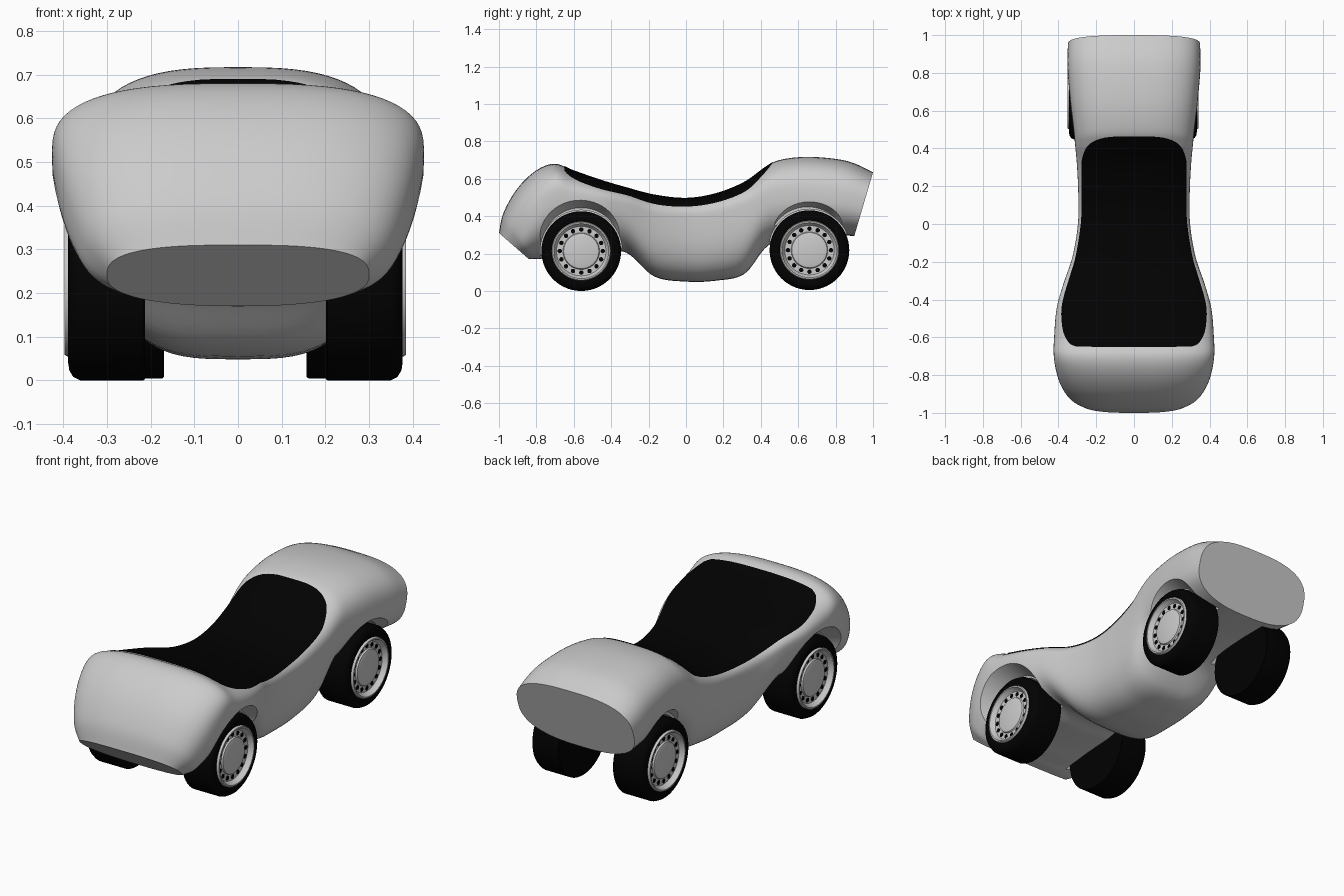
import bpy, bmesh, math
from mathutils import Matrix, Vector

if "Cube" in bpy.data.objects:
    bpy.data.objects.remove(bpy.data.objects["Cube"])

black = bpy.data.materials.new("black")
black.diffuse_color = (0.0005, 0.0005, 0.0005, 1)
black.use_nodes = True
black.node_tree.nodes["Principled BSDF"].inputs["Base Color"].default_value = black.diffuse_color
NT = 2.8   # roundness of the upper half sections

# Body sections: top y, top z, bottom y, bottom z, half width, height fraction of the
# widest line, roundness of the lower half
STATIONS = [
    (-1.00, .31, -.84, .17, .30, .50, 2.4), (-.975, .42, -.82, .17, .35, .46, 2.4),
    (-.90, .55, -.79, .17, .387, .52, 2.4), (-.80, .645, -.75, .175, .412, .60, 2.4),
    (-.70, .68, -.68, .18, .425, .68, 2.4), (-.60, .642, -.60, .19, .423, .68, 2.4),
    (-.45, .59, -.45, .20, .41, .72, 2.4), (-.32, .552, -.32, .205, .375, .74, 2.6),
    (-.17, .513, -.17, .078, .325, .76, 3.0), (0, .495, 0, .05, .297, .78, 3.2),
    (.16, .52, .16, .055, .295, .76, 3.2), (.31, .58, .31, .09, .302, .73, 3.0),
    (.42, .658, .42, .225, .312, .64, 2.6), (.50, .70, .50, .27, .32, .56, 2.5),
    (.66, .717, .65, .29, .338, .52, 2.5), (.86, .695, .80, .295, .352, .50, 2.5),
    (1.00, .635, .90, .295, .35, .50, 2.6)]


def curve(points, t):
    """Smooth interpolation through a list of tuples."""
    i = max(0, min(int(t), len(points) - 2))
    u = t - i
    p = [points[max(0, min(i + k, len(points) - 1))] for k in (-1, 0, 1, 2)]
    return [.5 * (2*b + (c-a)*u + (2*a-5*b+4*c-d)*u*u + (3*b-a-3*c+d)*u**3)
            for a, b, c, d in zip(*p)]


def section_point(s, x, v):
    """Point on a section: x, v from -1 (bottom) to 1 (top)."""
    yt, zt, yb, zb, w, f = s[:6]
    ym, zm = yb + (yt - yb) * f, zb + (zt - zb) * f
    ye, ze = (yt, zt) if v > 0 else (yb, zb)
    return Vector((x, ym + (ye - ym) * abs(v), zm + (ze - zm) * abs(v)))


def finish(name, bm, mat=None, angle=35):
    bmesh.ops.recalc_face_normals(bm, faces=bm.faces)
    me = bpy.data.meshes.new(name)
    bm.to_mesh(me)
    bm.free()
    ob = bpy.data.objects.new(name, me)
    bpy.context.collection.objects.link(ob)
    if mat:
        me.materials.append(mat)
    smooth(ob, angle)
    return ob


def smooth(ob, angle=35):
    bpy.ops.object.select_all(action='DESELECT')
    ob.select_set(True)
    bpy.context.view_layer.objects.active = ob
    bpy.ops.object.shade_smooth_by_angle(angle=math.radians(angle))


def bridge(bm, rings, closed=True):
    n = len(rings[0])
    for a, b in zip(rings, rings[1:]):
        for i in range(n if closed else n - 1):
            j = (i + 1) % n
            bm.faces.new((a[i], a[j], b[j], b[i]))


# Body shell
bm = bmesh.new()
rings, seg, sub = [], 72, 8
for k in range((len(STATIONS) - 1) * sub + 1):
    s = curve(STATIONS, k / sub)
    ring = []
    for i in range(seg):
        a = 2 * math.pi * i / seg
        c, v = math.cos(a), math.sin(a)
        e = 2 / (NT if v > 0 else s[6])
        x = s[4] * math.copysign(abs(c) ** e, c)
        ring.append(bm.verts.new(section_point(s, x, math.copysign(abs(v) ** e, v))))
    rings.append(ring)
bridge(bm, rings)
bm.faces.new(rings[0])
bm.faces.new(rings[-1])
body = finish("body", bm)

# Wheel wells: a tight straight cut, then a flared arch; y, z, inner x, inner r, outer x, outer r
WELLS = [(-.56, .213, .19, .219, .6, .219), (-.56, .235, .32, .21, .52, .29),
         (.66, .218, .145, .219, .6, .219), (.65, .24, .27, .21, .47, .29)]
for y, z, xa, ra, xb, rb in WELLS:
    for side in (-1, 1):
        bm = bmesh.new()
        m = (Matrix.Translation((side * (xa + xb) / 2, y, z))
             @ Matrix.Rotation(side * math.pi / 2, 4, 'Y'))
        bmesh.ops.create_cone(bm, cap_ends=True, segments=64, radius1=ra, radius2=rb,
                              depth=xb - xa, matrix=m)
        cutter = finish("arch_cutter", bm)
        cutter.hide_render = True
        bpy.context.view_layer.objects.active = body
        mod = body.modifiers.new("arch", 'BOOLEAN')
        mod.operation, mod.object, mod.solver = 'DIFFERENCE', cutter, 'EXACT'
        bpy.ops.object.modifier_apply(modifier="arch")
        bpy.data.objects.remove(cutter)
smooth(body)

# Black cockpit cover lying on the body: outline as y, half width
OUTLINE = [(-.65, .30), (-.635, .335), (-.60, .36), (-.55, .376), (-.46, .382), (-.38, .368),
           (-.28, .338), (-.17, .306), (0, .279), (.15, .274), (.30, .276), (.36, .268),
           (.41, .245), (.44, .205), (.457, .15), (.464, .08)]


def station_at(y):
    lo, hi = 0.0, len(STATIONS) - 1.0
    for _ in range(30):
        mid = (lo + hi) / 2
        lo, hi = (mid, hi) if curve(STATIONS, mid)[0] < y else (lo, mid)
    return curve(STATIONS, lo)


bm = bmesh.new()
rows = []
for k in range((len(OUTLINE) - 1) * 5 + 1):
    y, hw = curve(OUTLINE, k / 5)
    s = station_at(y)
    row = []
    for i in range(41):
        x = hw * math.sin(math.pi / 2 * (i / 20 - 1))
        v = (1 - min(1, abs(x) / s[4]) ** NT) ** (1 / NT)
        p = section_point(s, x, v)
        row.append(bm.verts.new(p + Vector((.003 * x / hw, 0, .003))))
    rows.append(row)
bridge(bm, rows, closed=False)
cover = finish("cockpit_cover", bm, black)
if sum(p.normal.z for p in cover.data.polygons) < 0:
    cover.data.flip_normals()

# Wheels: lathe profiles as x (outwards), radius
TYRE = [(0, 0), (0, .21), (.004, .213), (.148, .213), (.164, .205), (.173, .19),
        (.176, .17), (.172, .158), (.13, .156)]
RIM = [(.13, .158), (.178, .158), (.184, .154), (.184, .147), (.166, .138), (.158, .132),
       (.158, .098), (.166, .094), (.17, .08), (.171, 0)]


def lathe(name, profile, place, mat=None):
    bm = bmesh.new()
    rings = [[bm.verts.new(place @ Vector((x, r * math.cos(2 * math.pi * i / 56),
                                           r * math.sin(2 * math.pi * i / 56))))
              for i in range(56)] for x, r in profile]
    bridge(bm, rings)
    bmesh.ops.remove_doubles(bm, verts=bm.verts, dist=1e-5)
    return finish(name, bm, mat)


for label, y, z, x0 in (("front", -.56, .213, .207), ("rear", .66, .218, .163)):
    for side, sname in ((-1, "left"), (1, "right")):
        place = (Matrix.Translation((side * x0 - .006, y, z))
                 @ Matrix.Diagonal((side, 1, 1, 1)))
        lathe(f"{label}_{sname}_tyre", TYRE, place, black)
        lathe(f"{label}_{sname}_rim", RIM, place)
        # Ring of dark vent holes
        bm = bmesh.new()
        for i in range(16):
            m = (place @ Matrix.Rotation(2 * math.pi * i / 16, 4, 'X')
                 @ Matrix.Translation((.157, .115, 0)) @ Matrix.Rotation(math.pi / 2, 4, 'Y'))
            bmesh.ops.create_cone(bm, cap_ends=True, segments=12, radius1=.012,
                                  radius2=.012, depth=.006, matrix=m)
        finish(f"{label}_{sname}_rim_holes", bm, black)
